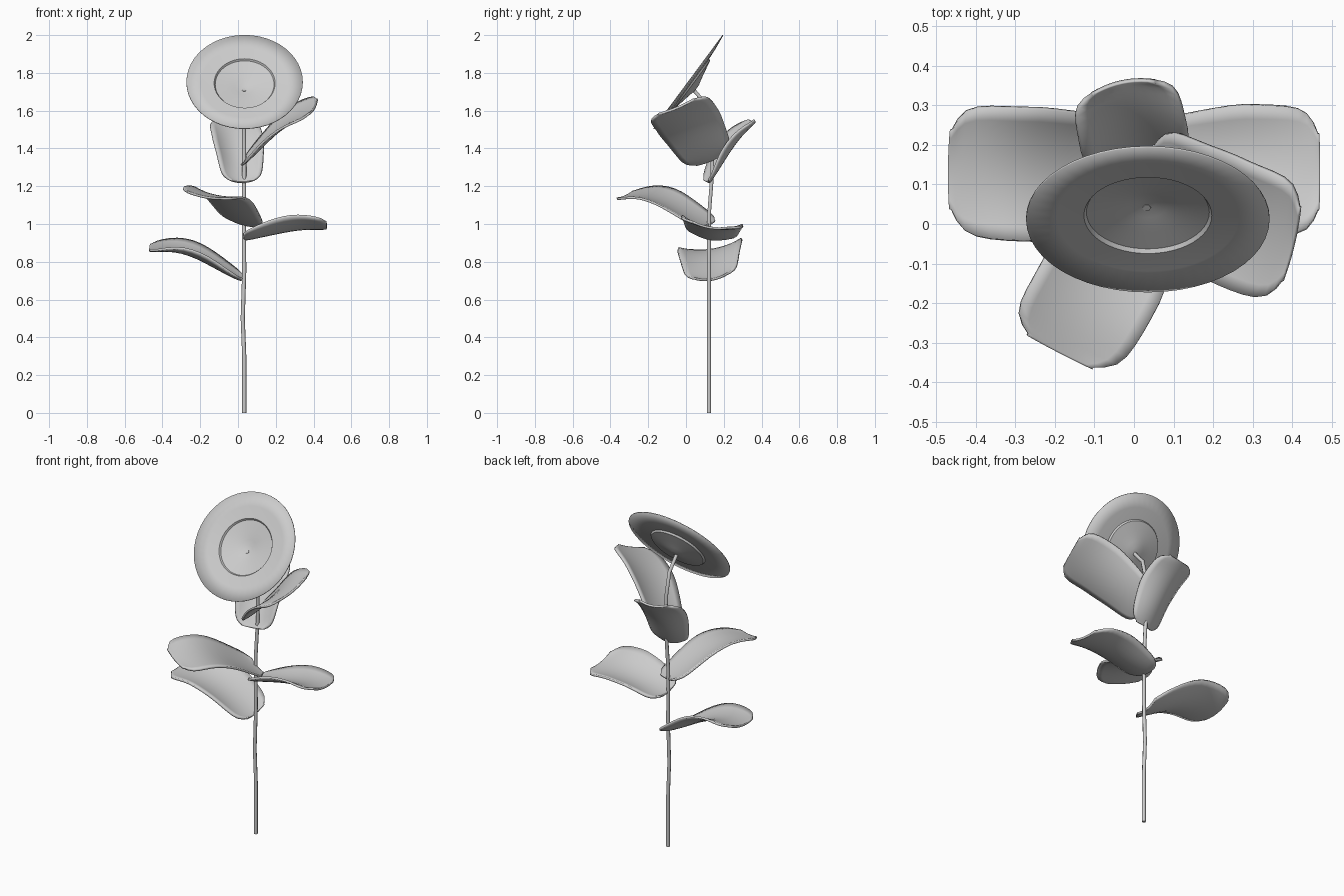
import bpy, bmesh, math
from mathutils import Matrix, Vector

cube = bpy.data.objects.get("Cube")
if cube:
    bpy.data.objects.remove(cube)

GREY = (0.6, 0.6, 0.6, 1)
mat = bpy.data.materials.new("light grey")
mat.use_nodes = True
mat.diffuse_color = GREY
mat.node_tree.nodes["Principled BSDF"].inputs["Base Color"].default_value = GREY


def finish(name, bm, thickness):
    bmesh.ops.recalc_face_normals(bm, faces=bm.faces)
    mesh = bpy.data.meshes.new(name)
    bm.to_mesh(mesh)
    bm.free()
    mesh.materials.append(mat)
    obj = bpy.data.objects.new(name, mesh)
    bpy.context.collection.objects.link(obj)
    mod = obj.modifiers.new("thickness", "SOLIDIFY")
    mod.thickness = thickness
    mod.offset = 0
    bpy.ops.object.select_all(action="DESELECT")
    obj.select_set(True)
    bpy.context.view_layer.objects.active = obj
    bpy.ops.object.shade_smooth_by_angle(angle=math.radians(40))
    return obj


def leaf(name, base, tip, half_width, roll, arch, cup, skew=0, rows=18, cols=10):
    """Rounded, cupped leaf; roll lifts its left edge as seen from the base."""
    base, tip = Vector(base), Vector(tip)
    along = tip - base
    side = Vector((-along.y, along.x, 0)).normalized() * half_width
    side = Matrix.Rotation(math.radians(skew), 3, "Z") @ side
    side.z = roll
    normal = along.cross(side).normalized()
    bm = bmesh.new()
    grid = []
    for i in range(rows + 1):
        u = 0.5 - 0.5 * math.cos(math.pi * i / rows)
        taper = 0.78 + 0.22 * min(1, u * 1.8)
        width = taper * max(0.6, (1 - abs(2 * u - 1) ** 9) ** (1 / 3))
        row = []
        for j in range(cols + 1):
            v = 2 * j / cols - 1
            lift = arch * math.sin(math.pi * u ** 1.5) + cup * v * v * math.sin(math.pi * (0.1 + 0.8 * u))
            row.append(bm.verts.new(base + along * u + side * v * width + normal * lift))
        grid.append(row)
    for a, b in zip(grid, grid[1:]):
        for j in range(cols):
            bm.faces.new((a[j], a[j + 1], b[j + 1], b[j]))
    return finish(name, bm, 0.012)


# Leaves: base, tip, half width, roll, arch, cup, skew
leaf("lower_right_leaf", (0.02, 0.135, 0.705), (-0.47, 0.14, 0.86), 0.168, -0.025, 0.045, 0.05)
leaf("lower_left_leaf", (0.03, 0.13, 0.92), (0.47, 0.13, 0.98), 0.162, -0.025, 0.015, 0.05)
leaf("front_leaf", (0.04, 0.12, 0.995), (-0.19, -0.325, 1.145), 0.155, -0.03, 0.05, 0.025)
leaf("upper_left_leaf", (0.04, 0.13, 1.335), (0.405, -0.05, 1.615), 0.16, 0.065, 0.025, 0.03, 13)
leaf("back_leaf", (0.02, 0.12, 1.22), (-0.03, 0.36, 1.54), 0.135, 0, 0.015, 0.055)

# Stem: thin tube bending forward to the flower head
curve = bpy.data.curves.new("stem_path", "CURVE")
curve.dimensions = "3D"
curve.bevel_depth = 0.011
curve.bevel_resolution = 1
curve.use_fill_caps = True
path = [(0.033, 0.122, 0), (0.033, 0.122, 0.3), (0.025, 0.122, 0.5), (0.033, 0.122, 0.75),
        (0.031, 0.122, 1.05), (0.033, 0.14, 1.28), (0.032, 0.14, 1.5), (0.032, 0.11, 1.63),
        (0.032, 0.04, 1.71)]
spline = curve.splines.new("POLY")
spline.points.add(len(path) - 1)
for point, co in zip(spline.points, path):
    point.co = (*co, 1)
stem = bpy.data.objects.new("stem", curve)
curve.materials.append(mat)
bpy.context.collection.objects.link(stem)

# Flower head: shallow dish with a stepped centre, facing forward and up
profile = [(0.308, 0), (0.23, -0.009), (0.163, -0.014), (0.157, -0.024),
           (0.1, -0.035), (0.05, -0.045), (0.02, -0.053), (0, -0.053)]
bm = bmesh.new()
rim = [bm.verts.new((r, 0, z)) for r, z in profile]
edges = [bm.edges.new(pair) for pair in zip(rim, rim[1:])]
bmesh.ops.spin(bm, geom=rim + edges, cent=(0, 0, 0), axis=(0, 0, 1),
               angle=math.tau, steps=48)
bmesh.ops.remove_doubles(bm, verts=bm.verts, dist=0.0005)
head = finish("flower_head", bm, 0.005)
head.location = (0.035, 0.012, 1.752)
head.rotation_euler = (math.radians(53.5), 0, 0)
